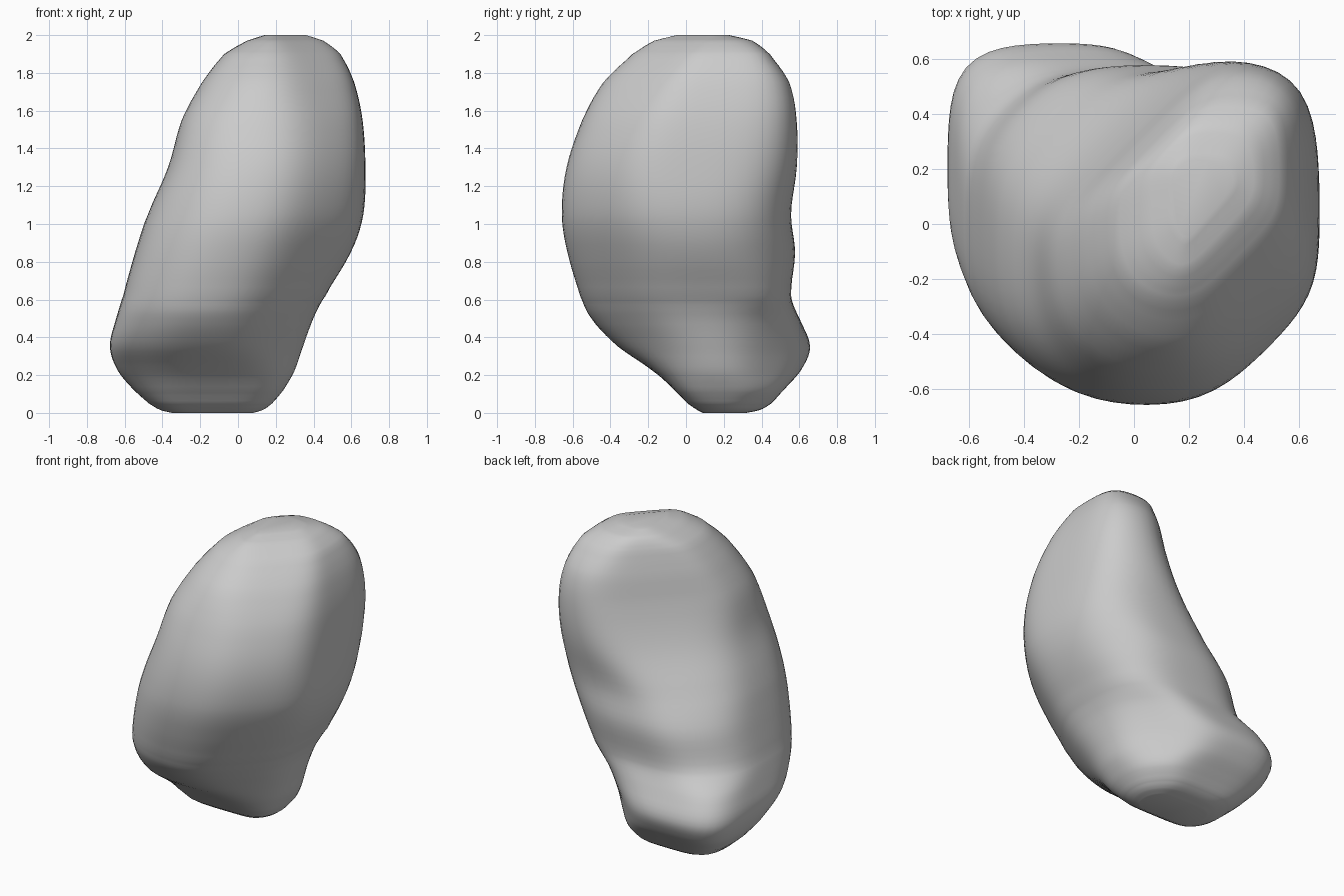
import bpy, bmesh, math
from mathutils import Vector

if "Cube" in bpy.data.objects:
    bpy.data.objects.remove(bpy.data.objects["Cube"])

# Extents per height: z, x min/max, y min/max, back-left diagonal min/max, back-right diagonal min/max
ROWS = [
    (0.00, -.35, .08, .09, .32, .04, .44, -.14, .24),
    (0.015, -.41, .13, .06, .39, .00, .50, -.19, .29),
    (0.05, -.47, .18, .01, .45, -.07, .60, -.26, .34),
    (0.12, -.55, .24, -.06, .515, -.15, .71, -.33, .40),
    (0.22, -.635, .30, -.17, .605, -.21, .82, -.42, .42),
    (0.35, -.68, .345, -.36, .66, -.28, .87, -.55, .45),
    (0.50, -.645, .40, -.505, .60, -.38, .80, -.62, .51),
    (0.62, -.61, .46, -.56, .555, -.45, .65, -.64, .59),
    (0.85, -.545, .60, -.63, .58, -.57, .585, -.635, .66),
    (1.05, -.48, .665, -.66, .555, -.645, .47, -.605, .72),
    (1.30, -.37, .675, -.635, .59, -.66, .32, -.54, .775),
    (1.55, -.30, .66, -.55, .59, -.60, .23, -.45, .795),
    (1.75, -.19, .615, -.44, .55, -.49, .19, -.31, .76),
    (1.90, -.07, .54, -.28, .44, -.36, .15, -.16, .67),
    (1.97, .05, .45, -.17, .35, -.25, .11, -.01, .53),
    (2.00, .14, .36, -.05, .23, -.15, .04, .12, .39),
]
SIDES, STEPS, POWER = 72, 5, 10
D = math.sqrt(0.5)
AXES = [Vector((1, 0)), Vector((0, 1)), Vector((-D, D)), Vector((D, D))]


def slope(i, k):
    a, b = ROWS[max(i - 1, 0)], ROWS[min(i + 1, len(ROWS) - 1)]
    return (b[k] - a[k]) / (b[0] - a[0])


def between(i, t):
    """Smooth (Hermite) blend between row i and the next one."""
    a, b = ROWS[i], ROWS[i + 1]
    h = b[0] - a[0]
    out = [a[0] + h * t]
    for k in range(1, 9):
        out.append((2*t**3 - 3*t**2 + 1) * a[k] + (t**3 - 2*t**2 + t) * h * slope(i, k)
                   + (3*t**2 - 2*t**3) * b[k] + (t**3 - t**2) * h * slope(i + 1, k))
    return out


def section(row):
    """Rounded section touching the eight extents, fitted to its x and y range."""
    z, e = row[0], row[1:]
    mids = [(e[2*k] + e[2*k + 1]) / 2 for k in range(4)]
    centre = sum((AXES[k] * mids[k] for k in range(4)), Vector((0, 0))) / 2
    pts = []
    for s in range(SIDES):
        a = 2 * math.pi * s / SIDES
        d = Vector((math.cos(a), math.sin(a)))
        total = 0
        for k, n in enumerate(AXES):
            c, f = centre.dot(n), d.dot(n)
            reach = e[2*k + 1] - c if f > 0 else c - e[2*k]
            total += (abs(f) / max(reach, 0.02)) ** POWER
        pts.append(centre + d * total ** (-1 / POWER))
    for j in range(2):
        lo, hi = min(p[j] for p in pts), max(p[j] for p in pts)
        for p in pts:
            p[j] = e[2*j] + (p[j] - lo) / (hi - lo) * (e[2*j + 1] - e[2*j])
    return [(p.x, p.y, z) for p in pts]


# Organic body lofted through the sections
levels = [between(i, s / STEPS) for i in range(len(ROWS) - 1) for s in range(STEPS)]
levels.append(list(ROWS[-1]))
bm = bmesh.new()
rings = [[bm.verts.new(p) for p in section(r)] for r in levels]
for a, b in zip(rings, rings[1:]):
    for s in range(SIDES):
        t = (s + 1) % SIDES
        bm.faces.new((a[s], a[t], b[t], b[s]))
bm.faces.new(rings[0][::-1])
bm.faces.new(rings[-1])
# Light relaxing of the surface between the end caps
inner = [v for r in rings[8:-2] for v in r]
for _ in range(4):
    bmesh.ops.smooth_vert(bm, verts=inner, factor=0.4, use_axis_x=True, use_axis_y=True, use_axis_z=False)
bmesh.ops.recalc_face_normals(bm, faces=bm.faces[:])
mesh = bpy.data.meshes.new("organ_body")
bm.to_mesh(mesh)
bm.free()
mesh.polygons.foreach_set("use_smooth", [True] * len(mesh.polygons))
body = bpy.data.objects.new("organ_body", mesh)
bpy.context.collection.objects.link(body)
